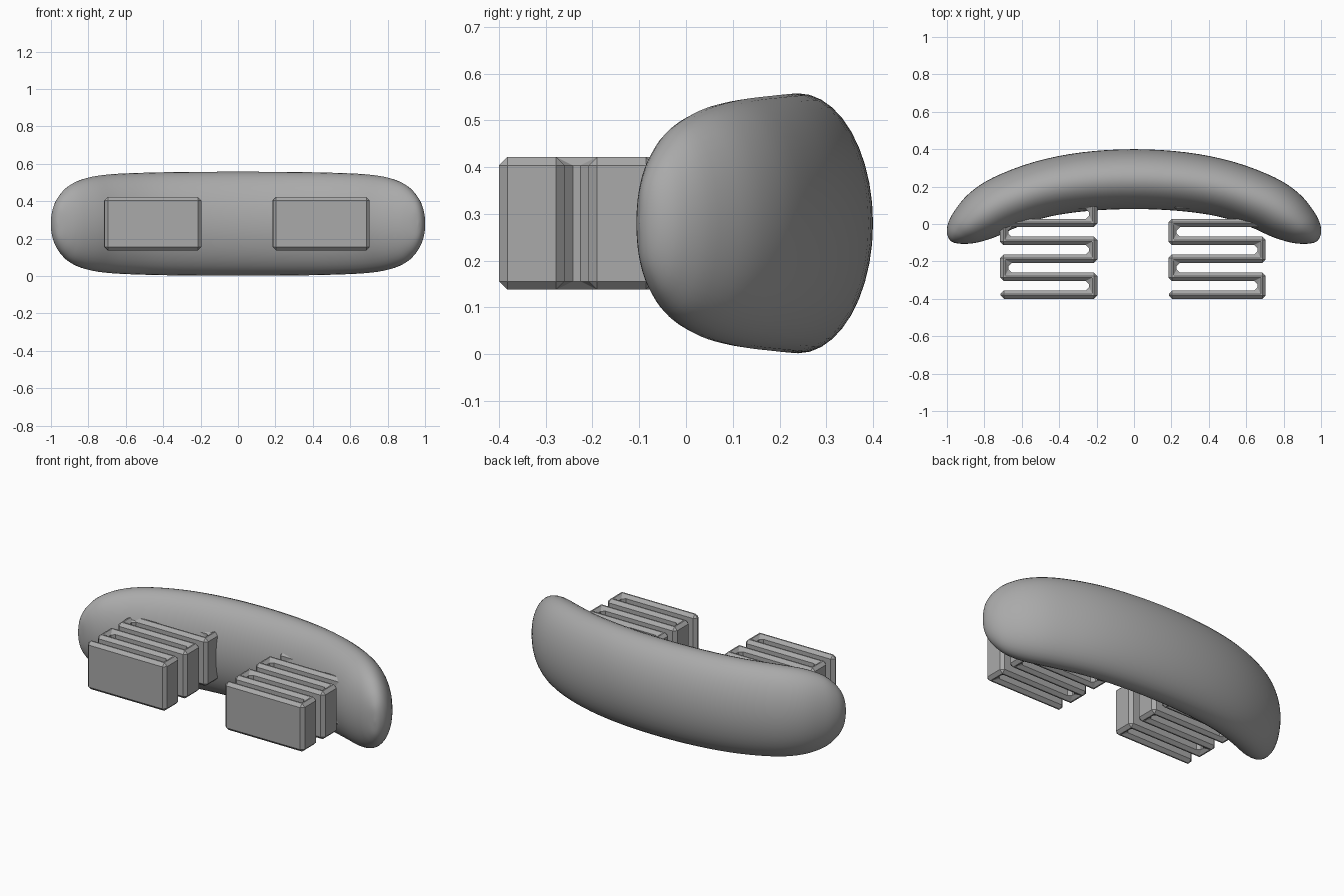
import bpy, bmesh, math
from mathutils import Vector

cube = bpy.data.objects.get("Cube")
if cube:
    bpy.data.objects.remove(cube, do_unlink=True)

MID_Z = 0.28

grey = bpy.data.materials.new("plain grey")
grey.use_nodes = True
grey.diffuse_color = (0.4, 0.4, 0.4, 1)
grey.node_tree.nodes["Principled BSDF"].inputs["Base Color"].default_value = (0.4, 0.4, 0.4, 1)


def make_object(name, bm):
    bmesh.ops.recalc_face_normals(bm, faces=bm.faces)
    mesh = bpy.data.meshes.new(name)
    bm.to_mesh(mesh)
    bm.free()
    mesh.materials.append(grey)
    obj = bpy.data.objects.new(name, mesh)
    bpy.context.collection.objects.link(obj)
    return obj


def smooth_stations(points, steps):
    """Catmull-Rom interpolation through the stations."""
    pts = [Vector(p) for p in points]
    out = []
    for i in range(len(pts) - 1):
        a, b, c, d = (pts[max(i - 1, 0)], pts[i], pts[i + 1],
                      pts[min(i + 2, len(pts) - 1)])
        for s in range(steps):
            t = s / steps
            out.append(b + (c - a) * (t / 2)
                       + (a * 2 - b * 5 + c * 4 - d) * (t * t / 2)
                       + (b * 3 - a - c * 3 + d) * (t ** 3 / 2))
    return out + [pts[-1]]


# Curved bumper: back x, y, front x, y, half height, from middle to tip
half = [
    (0.00, 0.40, 0.00, 0.08, 0.278),
    (0.28, 0.383, 0.24, 0.07, 0.277),
    (0.53, 0.333, 0.45, 0.04, 0.273),
    (0.75, 0.25, 0.62, -0.015, 0.264),
    (0.88, 0.165, 0.73, -0.065, 0.245),
    (0.96, 0.07, 0.81, -0.092, 0.21),
    (0.995, 0.00, 0.86, -0.103, 0.165),
    (1.00, -0.05, 0.90, -0.106, 0.12),
    (0.985, -0.085, 0.935, -0.105, 0.07),
    (0.965, -0.10, 0.965, -0.10, 0.0),
]
left_half = [(-bx, by, -fx, fy, h) for bx, by, fx, fy, h in half[:0:-1]]
stations = smooth_stations(left_half + half, 4)

bm = bmesh.new()
SIDES = 40
rings = []
for bx, by, fx, fy, h in stations[1:-1]:
    ring = []
    for k in range(SIDES):
        a = math.tau * k / SIDES
        u = (1 + math.cos(a)) / 2
        ring.append(bm.verts.new((fx + (bx - fx) * u, fy + (by - fy) * u,
                                  MID_Z + h * math.sin(a))))
    rings.append(ring)
for r, s in zip(rings, rings[1:]):
    for k in range(SIDES):
        n = (k + 1) % SIDES
        bm.faces.new((r[k], r[n], s[n], s[k]))
for ring, end in ((rings[0], stations[0]), (rings[-1], stations[-1])):
    tip = bm.verts.new((end[0], end[1], MID_Z))
    for k in range(SIDES):
        bm.faces.new((ring[k], ring[(k + 1) % SIDES], tip))
bumper = make_object("bumper", bm)
for poly in bumper.data.polygons:
    poly.use_smooth = True


# Folded springs: a zigzag strip, thickened and chamfered
def folded_spring(name, x_min, x_max):
    path = []
    for row in range(6):
        y = -0.378 + 0.096 * row
        ends = (x_min, x_max) if row % 2 == 0 else (x_max, x_min)
        path += [(x, y) for x in ends]
    path[0] = (x_min - 0.02, path[0][1])
    bm = bmesh.new()
    low = [bm.verts.new((x, y, MID_Z - 0.142)) for x, y in path]
    high = [bm.verts.new((x, y, MID_Z + 0.142)) for x, y in path]
    for i in range(len(path) - 1):
        bm.faces.new((low[i], low[i + 1], high[i + 1], high[i]))
    obj = make_object(name, bm)
    solid = obj.modifiers.new("thickness", 'SOLIDIFY')
    solid.thickness = 0.044
    solid.offset = 0
    solid.use_even_offset = True
    bevel = obj.modifiers.new("chamfer", 'BEVEL')
    bevel.width = 0.018
    bevel.segments = 1
    bevel.limit_method = 'ANGLE'


folded_spring("left_spring", 0.206, 0.682)
folded_spring("right_spring", -0.694, -0.218)
